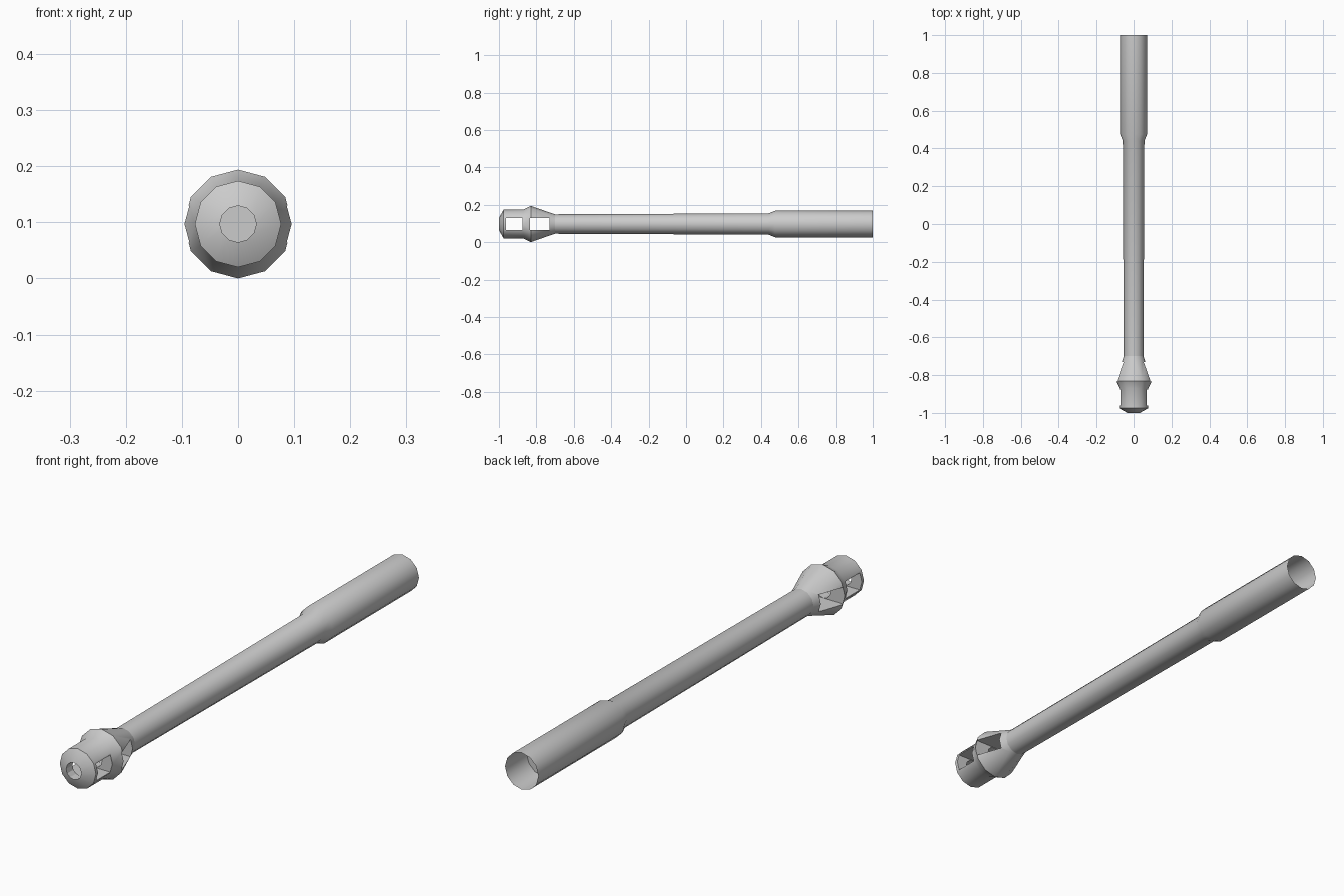
import bpy, bmesh, math

if "Cube" in bpy.data.objects:
    bpy.data.objects.remove(bpy.data.objects["Cube"])

SIDES = 12
AXIS_Z = 0.097


def lathe(name, profile, cap_start=False, cap_end=False):
    """Sweep (y, radius) points round the long axis."""
    bm = bmesh.new()
    rings = []
    for y, r in profile:
        rings.append([bm.verts.new((r * math.cos(2 * math.pi * i / SIDES), y,
                                    AXIS_Z + r * math.sin(2 * math.pi * i / SIDES)))
                      for i in range(SIDES)])
    for a, b in zip(rings, rings[1:]):
        for i in range(SIDES):
            j = (i + 1) % SIDES
            bm.faces.new((a[i], b[i], b[j], a[j]))
    if cap_start:
        bm.faces.new(rings[0])
    if cap_end:
        bm.faces.new(rings[-1][::-1])
    bmesh.ops.recalc_face_normals(bm, faces=bm.faces)
    return add_object(name, bm)


def add_object(name, bm):
    mesh = bpy.data.meshes.new(name)
    bm.to_mesh(mesh)
    bm.free()
    ob = bpy.data.objects.new(name, mesh)
    bpy.context.collection.objects.link(ob)
    return ob


def box(name, y0, y1, half_height):
    bm = bmesh.new()
    bmesh.ops.create_cube(bm, size=1)
    for v in bm.verts:
        v.co = (v.co.x * 0.4, (y0 + y1) / 2 + v.co.y * (y1 - y0),
                AXIS_Z + v.co.z * 2 * half_height)
    return add_object(name, bm)


def smooth(ob):
    bpy.ops.object.select_all(action='DESELECT')
    ob.select_set(True)
    bpy.context.view_layer.objects.active = ob
    bpy.ops.object.shade_smooth_by_angle(angle=math.radians(35))


# Barrel and thicker open sleeve
barrel = lathe("barrel", [(-0.71, 0.052), (0.44, 0.057), (0.475, 0.071), (1.0, 0.071)])
smooth(barrel)

# Recessed plug inside the open rear end
plug = lathe("rear_plug", [(0.86, 0.070), (0.87, 0.070)], True, True)

# Muzzle brake
brake = lathe("muzzle_brake", [(-1.0, 0.033), (-0.975, 0.077), (-0.87, 0.077),
                               (-0.83, 0.097), (-0.71, 0.055), (-0.70, 0.052)],
              True, True)
smooth(brake)

# Side ports and bore
cutters = [box("front_port_cutter", -0.962, -0.875, 0.033),
           box("rear_port_cutter", -0.833, -0.73, 0.033),
           lathe("bore_cutter", [(-1.1, 0.0325), (-0.735, 0.0325)], True, True)]
for c in cutters:
    mod = brake.modifiers.new(c.name, 'BOOLEAN')
    mod.operation = 'DIFFERENCE'
    mod.solver = 'EXACT'
    mod.object = c
    c.hide_render = True
    c.hide_set(True)
